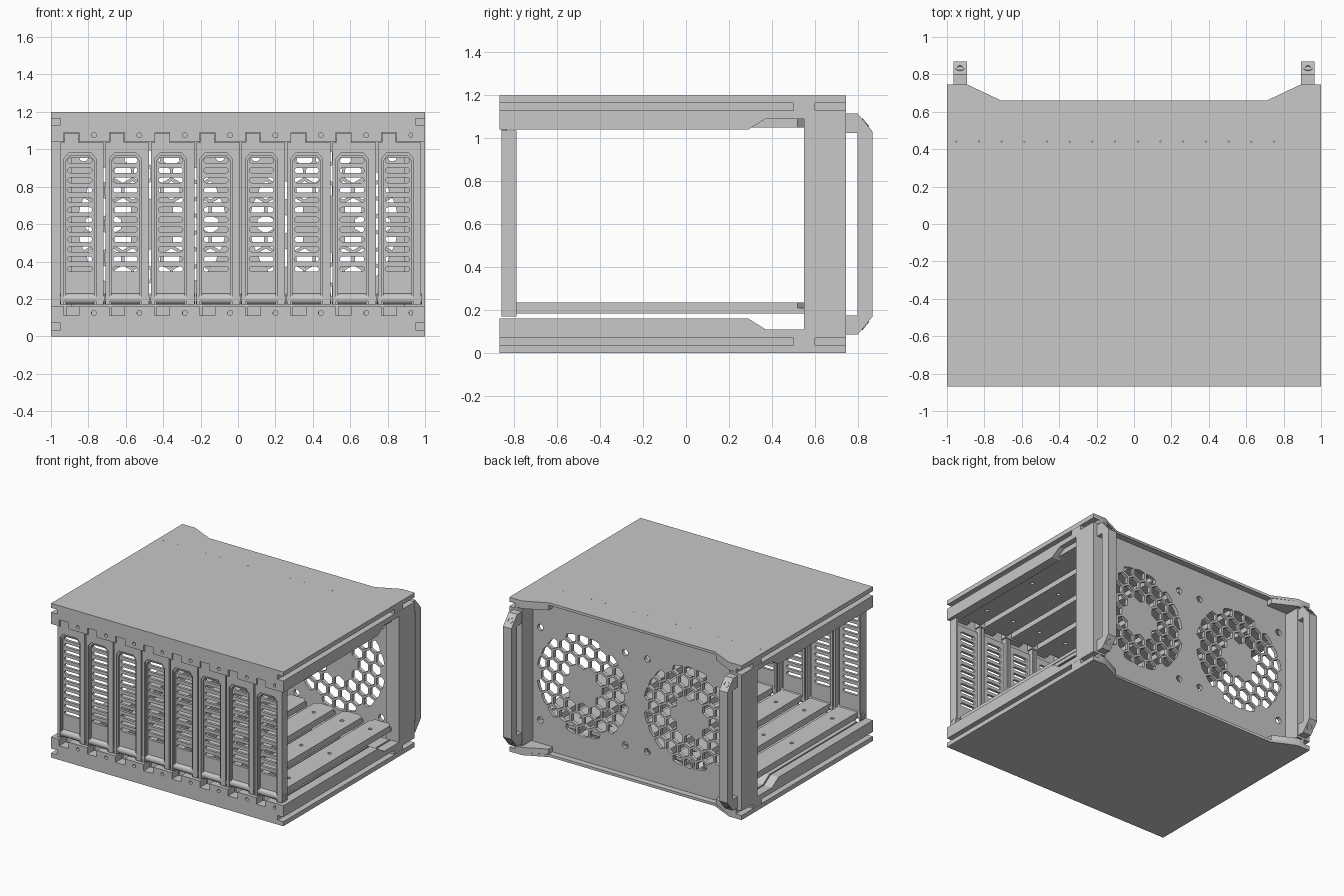
import bpy
import bmesh
from math import sin, cos, pi, radians, hypot
from mathutils import Matrix

if "Cube" in bpy.data.objects:
    bpy.data.objects.remove(bpy.data.objects["Cube"])

GREY = (0.58, 0.58, 0.58, 1)
mat = bpy.data.materials.new("satin grey metal")
mat.use_nodes = True
mat.diffuse_color = GREY
mat.node_tree.nodes["Principled BSDF"].inputs["Base Color"].default_value = GREY

# Drawing planes, named by the axis along which a plate gets its thickness
PLANES = {
    "x": Matrix(((0, 0, 1), (1, 0, 0), (0, 1, 0))),
    "y": Matrix(((1, 0, 0), (0, 0, -1), (0, 1, 0))),
    "z": Matrix.Identity(3),
}
H = 1.2
made = []


def plate(name, axis, a, b, outline, holes=()):
    """Filled outline with holes, thick from a to b along the axis."""
    curve = bpy.data.curves.new(name, "CURVE")
    curve.dimensions = "2D"
    curve.fill_mode = "BOTH"
    curve.extrude = abs(b - a) / 2
    for loop in [outline, *holes]:
        spline = curve.splines.new("POLY")
        spline.points.add(len(loop) - 1)
        for point, (u, v) in zip(spline.points, loop):
            point.co = (u, v, 0, 1)
        spline.use_cyclic_u = True
    temp = bpy.data.objects.new(name, curve)
    bpy.context.collection.objects.link(temp)
    graph = bpy.context.evaluated_depsgraph_get()
    mesh = bpy.data.meshes.new_from_object(temp.evaluated_get(graph))
    bpy.data.objects.remove(temp)
    move = Matrix.Translation([(a + b) / 2 if k == axis else 0 for k in "xyz"])
    mesh.transform(move @ PLANES[axis].to_4x4())
    bm = bmesh.new()
    bm.from_mesh(mesh)
    bmesh.ops.remove_doubles(bm, verts=bm.verts, dist=1e-5)
    bmesh.ops.recalc_face_normals(bm, faces=bm.faces)
    bm.to_mesh(mesh)
    bm.free()
    mesh.materials.clear()
    mesh.materials.append(mat)
    obj = bpy.data.objects.new(name, mesh)
    bpy.context.collection.objects.link(obj)
    made.append(obj)
    return obj


def rect(u0, u1, v0, v1):
    return [(u0, v0), (u1, v0), (u1, v1), (u0, v1)]


def box(name, x0, x1, y0, y1, z0, z1):
    return plate(name, "z", z0, z1, rect(x0, x1, y0, y1))


def ring(u, v, r, n=16):
    return [(u + r * cos(2 * pi * k / n), v + r * sin(2 * pi * k / n)) for k in range(n)]


def pill(u0, u1, v, r, n=6):
    right = [(u1 - r + r * sin(pi * k / n), v - r * cos(pi * k / n)) for k in range(n + 1)]
    left = [(u0 + r - r * sin(pi * k / n), v + r * cos(pi * k / n)) for k in range(n + 1)]
    return right + left


def flip(points):
    return [(u, H - v) for u, v in points]


def tray(c, w, y1, r=0.03):
    return [(c - w, -0.79), (c + w, -0.79), (c + w, y1 - r),
            (c + w - r, y1), (c - w + r, y1), (c - w, y1 - r)]


SLOTS = [-0.95 + 0.2425 * i for i in range(8)]
FRONT, BACK = -0.87, 0.745

# Top and bottom covers with the waisted rear edge
half = [(1, FRONT), (1, BACK), (0.89, BACK), (0.71, 0.66)]
cover = half + [(-x, y) for x, y in reversed(half)]
pinholes = [ring(-0.95 + 0.1213 * i, 0.44, 0.003, 6) for i in range(15)]
plate("top_cover", "z", H - 0.02, H, cover, pinholes)
plate("bottom_cover", "z", 0, 0.02, cover)

# Front cross beams with a notch and a screw hole per slot
beam = [(-0.94, 0.02), (0.94, 0.02), (0.94, 0.07), (1, 0.07), (1, 0.16)]
for x in reversed(SLOTS):
    beam += [(x + 0.1, 0.16), (x + 0.1, 0.11), (x + 0.02, 0.11), (x + 0.02, 0.16)]
beam += [(-1, 0.16), (-1, 0.07), (-0.94, 0.07)]
screws = [ring(x + 0.18, 0.125, 0.013) for x in SLOTS]
plate("bottom_front_beam", "y", FRONT, -0.79, beam, screws)
plate("top_front_beam", "y", FRONT, -0.79, flip(beam), [flip(s) for s in screws])

# Side rails with grooves, rear posts and handles
rail = [(FRONT, 0.07), (0.6, 0.07), (0.6, 0.11), (0.37, 0.11), (0.29, 0.16), (FRONT, 0.16)]
wall = [(FRONT, 0.02), (BACK, 0.02), (BACK, 0.11), (0.37, 0.11), (0.29, 0.16), (FRONT, 0.16)]
lip = rect(FRONT, BACK, 0.02, 0.035)
stop = rect(0.5, 0.6, 0.02, 0.09)
outer = [(BACK, 0.085), (0.8, 0.085), (0.87, 0.17)]
inner = [(0.8, 0.175), (BACK, 0.175)]
grip = outer + flip(outer)[::-1] + flip(inner)[::-1] + inner
for side, s in (("left", 1), ("right", -1)):
    for level, turn in (("bottom", list), ("top", flip)):
        tag = f"{side}_{level}_"
        plate(tag + "rail_face", "x", s * 0.95, s * 1.0, turn(rail))
        plate(tag + "rail_wall", "x", s * 0.93, s * 0.95, turn(wall))
        plate(tag + "rail_lip", "x", s * 0.95, s * 1.0, turn(lip))
        plate(tag + "groove_stop", "x", s * 0.95, s * 0.999, turn(stop))
        z0, z1 = (0.02, 0.06) if level == "bottom" else (H - 0.06, H - 0.02)
        gusset = [(0.93, 0.61), (0.93, BACK), (0.89, BACK), (0.72, 0.66), (0.72, 0.61)]
        plate(tag + "gusset", "z", z0, z1, [(s * x, y) for x, y in gusset])
    box(side + "_post", s * 0.89, s * 1.0, 0.55, BACK, 0.07, H - 0.07)
    plate(side + "_handle", "x", s * 0.894, s * 0.966, grip)
    # Screw heads on the handle chamfers
    for level, z, tilt in (("top", H - 0.1275, -50.5), ("bottom", 0.1275, -129.5)):
        head = plate(f"{side}_{level}_handle_screw", "z", -0.004, 0.004,
                     ring(0, 0, 0.025), [ring(0, 0, 0.015, 6)])
        head.location = (s * 0.93, 0.835, z)
        head.rotation_euler = (radians(tilt), 0, 0)

# Rear panel with two honeycomb fan grilles
holes = []
PITCH = 0.104
for cx in (-0.46, 0.46):
    for row in range(-5, 6):
        for col in range(-5, 6):
            hx = (col + 0.5 * (row % 2)) * PITCH
            hz = row * PITCH * 0.866
            if not 0.15 < hypot(hx, hz) < 0.405:
                continue
            cell = []
            for k in range(6):
                u = hx + 0.05 * sin(k * pi / 3)
                v = hz + 0.05 * cos(k * pi / 3)
                r = hypot(u, v)
                f = min(max(r, 0.13), 0.395) / r
                cell.append((cx + u * f, 0.6 + v * f))
            holes.append(cell)
    for dx in (-0.365, 0.365):
        for dz in (-0.36, 0.36):
            holes.append(ring(cx + dx, 0.6 + dz, 0.025))
plate("rear_panel", "y", 0.585, 0.612, rect(-0.93, 0.93, 0.02, H - 0.02), holes)

# One drive bay per slot: vented door, pivot, carrier trays and guides
for i, x in enumerate(SLOTS, 1):
    tag = f"bay_{i}_"
    arch = [(x + 0.19, 0.17), (x + 0.19, 0.95), (x + 0.165, 0.98),
            (x + 0.045, 0.98), (x + 0.02, 0.95), (x + 0.02, 0.17)]
    frame = [(x, 0.17), (x, 1.035), (x + 0.022, 1.035), (x + 0.022, 1.088),
             (x + 0.098, 1.088), (x + 0.098, 1.035), (x + 0.232, 1.035), (x + 0.232, 0.17)]
    plate(tag + "door_frame", "y", -0.86, -0.835, frame + arch)
    bead = [(x + 0.105 + (u - x - 0.105) * 0.88, v - 0.012 * (v > 0.2)) for u, v in arch]
    plate(tag + "door_bead", "y", -0.85, -0.82, arch + bead[::-1])
    vents = [pill(x + 0.04, x + 0.17, 0.36 + 0.0527 * k, 0.014) for k in range(12)]
    plate(tag + "door_vents", "y", -0.835, -0.815, rect(x + 0.01, x + 0.2, 0.22, 1.0), vents)
    for edge, e in (("right", x), ("left", x + 0.217)):
        box(tag + f"door_{edge}_wall", e, e + 0.015, -0.855, -0.79, 0.17, 1.035)
    plate(tag + "door_pivot", "x", x - 0.003, x + 0.235,
          ring(-0.825, 0.2, 0.03, 20), [ring(-0.825, 0.2, 0.016)])

    c = x + 0.11
    bolts = [ring(c, y, 0.014, 12) for y in (-0.6, -0.1, 0.4)]
    plate(tag + "lower_tray", "z", 0.21, 0.235, tray(c, 0.085, 0.55), bolts)
    for edge in (-0.08, 0.065):
        box(tag + "tray_runner", c + edge, c + edge + 0.015, -0.79, 0.55, 0.183, 0.21)
    plate(tag + "upper_tray", "z", 1.05, 1.09, tray(c, 0.1, 0.55), bolts)
    guide = [(-0.79, 0.02), (0.55, 0.02), (0.55, 0.11), (0.37, 0.11), (0.29, 0.16), (-0.79, 0.16)]
    plate(tag + "lower_guide", "x", c - 0.08, c + 0.06, guide)
    box(tag + "upper_guide", c - 0.06, c + 0.06, -0.79, 0.55, 1.09, H - 0.02)

# Smooth the round parts, keep the sheet metal edges sharp
for obj in made:
    obj.select_set(True)
bpy.context.view_layer.objects.active = made[0]
bpy.ops.object.shade_smooth_by_angle(angle=radians(31))
